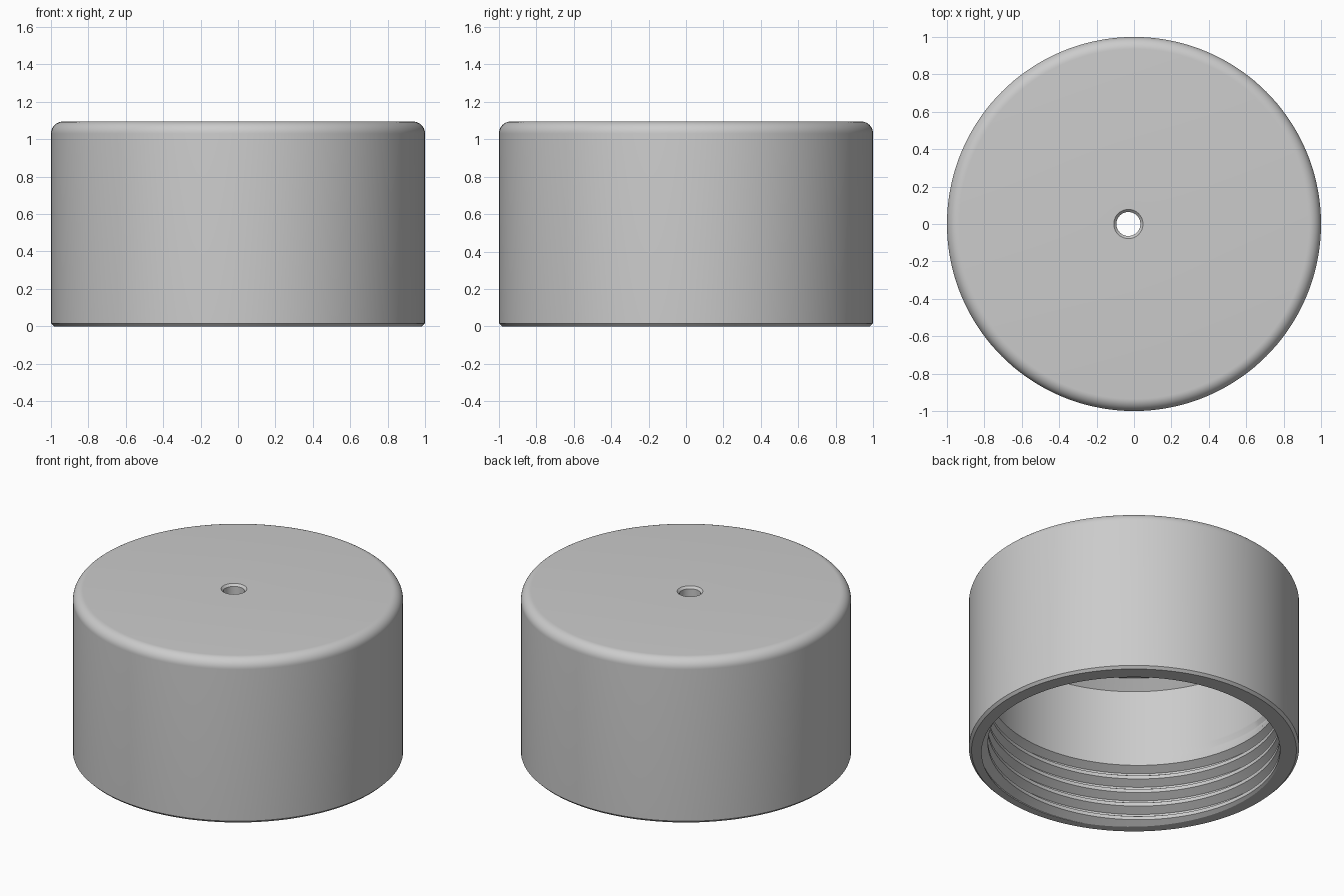
import bpy, bmesh
from math import sin, cos, pi, floor

cube = bpy.data.objects.get("Cube")
if cube:
    bpy.data.objects.remove(cube)

SEGMENTS = 144
HEIGHT = 1.095
BORE = 0.885           # inner wall radius
PITCH, DEPTH = 0.095, 0.05
FILLET = 0.065
HOLE_X = -0.03         # vent hole sits slightly off centre
GROOVE = [(0, 0), (0.125, 0), (0.4375, 1), (0.5625, 1), (0.875, 0), (1, 0)]


def groove_depth(w):
    """Trapezoid thread profile, w runs over one pitch."""
    for (a, da), (b, db) in zip(GROOVE, GROOVE[1:]):
        if w <= b:
            return da + (db - da) * (w - a) / (b - a)
    return 0


def thread_point(turn, w, angle):
    """Point of the helical groove, trimmed at the rim and fading out at the top."""
    around = angle / (2 * pi)
    z = (turn + w + around - 0.25) * PITCH
    if z < 0:
        z = 0
        t = 0.25 - around
        turn, w = floor(t), t - floor(t)
    fade = min(1, max(0, (4.6 - turn - around) / 0.4))
    return BORE + DEPTH * groove_depth(w) * fade, min(z, 0.6), 0


def column(angle):
    """Closed cross-section as (radius, height, centre x)."""
    pts = [thread_point(k, w, angle) for k in range(-2, 7) for w, d in GROOVE[1:]]
    # inner wall, bevelled ceiling corner and vent hole
    pts += [(BORE, 0.92, 0), (BORE - 0.06, 0.98, 0),
            (0.064, 0.98, HOLE_X), (0.064, HEIGHT - 0.014, HOLE_X),
            (0.078, HEIGHT, HOLE_X)]
    # rounded top edge
    for i in range(11):
        a = pi / 2 * (1 - i / 10)
        pts.append((1 - FILLET + FILLET * cos(a), HEIGHT - FILLET + FILLET * sin(a), 0))
    # outer wall and bevelled lower edge
    pts += [(1, 0.016, 0), (0.984, 0, 0)]
    return pts


bm = bmesh.new()
grid = []
for s in range(SEGMENTS + 1):
    a = 2 * pi * s / SEGMENTS
    grid.append([bm.verts.new((cx + r * cos(a), r * sin(a), z))
                 for r, z, cx in column(a)])
rows = len(grid[0])
for left, right in zip(grid, grid[1:]):
    for i in range(rows):
        j = (i + 1) % rows
        bm.faces.new((left[i], left[j], right[j], right[i]))
bmesh.ops.remove_doubles(bm, verts=bm.verts, dist=1e-5)
bmesh.ops.dissolve_degenerate(bm, edges=bm.edges, dist=1e-5)
bmesh.ops.recalc_face_normals(bm, faces=bm.faces)

mesh = bpy.data.meshes.new("threaded_cap")
bm.to_mesh(mesh)
bm.free()
cap = bpy.data.objects.new("threaded_cap", mesh)
bpy.context.collection.objects.link(cap)

# plain grey finish
grey = bpy.data.materials.new("plain_grey")
grey.use_nodes = True
colour = (0.6, 0.6, 0.6, 1)
grey.diffuse_color = colour
grey.node_tree.nodes["Principled BSDF"].inputs["Base Color"].default_value = colour
mesh.materials.append(grey)

bpy.ops.object.select_all(action='DESELECT')
cap.select_set(True)
bpy.context.view_layer.objects.active = cap
bpy.ops.object.shade_smooth_by_angle(angle=pi / 7)
